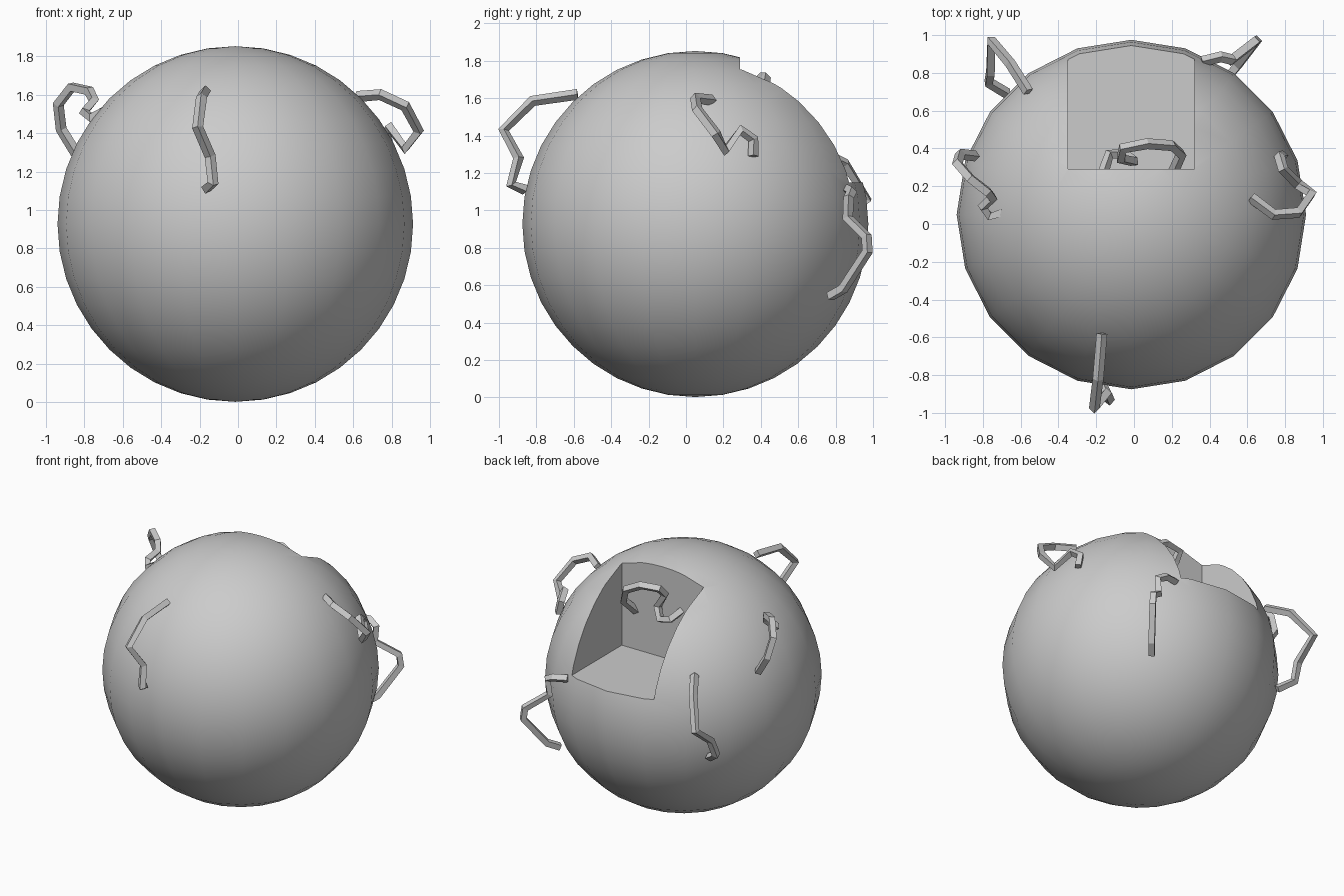
import bpy
from mathutils import Vector

if "Cube" in bpy.data.objects:
    bpy.data.objects.remove(bpy.data.objects["Cube"])

CENTRE = Vector((-0.014, 0.05, 0.927))
RADIUS = 0.925

# Main round body
bpy.ops.mesh.primitive_uv_sphere_add(segments=20, ring_count=20, radius=RADIUS, location=CENTRE)
body = bpy.context.object
body.name = "round_body"

# Box that cuts the open notch into the upper back
bpy.ops.mesh.primitive_cube_add(size=1, location=(-0.014, 0.79, 1.65))
cutter = bpy.context.object
cutter.name = "notch_cutter"
cutter.scale = (0.67, 1.0, 1.0)
cutter.hide_render = True

cut = body.modifiers.new("notch", 'BOOLEAN')
cut.operation = 'DIFFERENCE'
cut.solver = 'EXACT'
cut.object = cutter
bpy.ops.object.select_all(action='DESELECT')
body.select_set(True)
bpy.context.view_layer.objects.active = body
bpy.ops.object.modifier_apply(modifier=cut.name)
bpy.data.objects.remove(cutter, do_unlink=True)
bpy.ops.object.shade_smooth_by_angle()


# Bent four-sided bars, each a path with both ends sunk in the body
def bent_handle(name, points, thickness=0.029):
    curve = bpy.data.curves.new(name, 'CURVE')
    curve.dimensions = '3D'
    curve.bevel_depth = thickness
    curve.bevel_resolution = 0
    curve.use_fill_caps = True
    path = curve.splines.new('POLY')
    path.points.add(len(points) - 1)
    for p, co in zip(path.points, points):
        p.co = (*co, 1)
    path.use_smooth = False
    obj = bpy.data.objects.new(name, curve)
    bpy.context.collection.objects.link(obj)
    return obj


bent_handle("front_handle", [
    (-0.17, -0.58, 1.62), (-0.19, -0.82, 1.585), (-0.21, -0.975, 1.43),
    (-0.145, -0.895, 1.28), (-0.13, -0.935, 1.14), (-0.165, -0.86, 1.11)])

bent_handle("right_handle", [
    (0.62, 0.14, 1.59), (0.74, 0.05, 1.60), (0.87, 0.06, 1.54), (0.94, 0.16, 1.41),
    (0.87, 0.21, 1.32), (0.79, 0.29, 1.43), (0.77, 0.36, 1.38), (0.79, 0.36, 1.29)])

bent_handle("left_handle", [
    (-0.84, 0.36, 1.29), (-0.92, 0.37, 1.42), (-0.935, 0.32, 1.55), (-0.865, 0.24, 1.64),
    (-0.775, 0.17, 1.62), (-0.75, 0.14, 1.57), (-0.80, 0.09, 1.51),
    (-0.765, 0.04, 1.48), (-0.69, 0.06, 1.52)])

bent_handle("back_right_handle", [
    (0.36, 0.86, 1.11), (0.46, 0.885, 1.10), (0.52, 0.87, 1.07), (0.51, 0.865, 0.96),
    (0.64, 0.965, 0.86), (0.65, 0.97, 0.78), (0.55, 0.84, 0.58), (0.49, 0.77, 0.54)])

bent_handle("back_left_handle", [
    (-0.56, 0.70, 1.32), (-0.655, 0.85, 1.25), (-0.755, 0.97, 1.06),
    (-0.76, 0.80, 0.93), (-0.77, 0.75, 0.81), (-0.67, 0.69, 0.74)])

bent_handle("notch_handle", [
    (0.21, 0.28, 1.43), (0.25, 0.37, 1.53), (0.20, 0.415, 1.64), (0.07, 0.425, 1.71),
    (-0.06, 0.40, 1.71), (-0.07, 0.345, 1.65), (0.0, 0.33, 1.54),
    (-0.05, 0.37, 1.47), (-0.13, 0.37, 1.49), (-0.16, 0.28, 1.53)])
